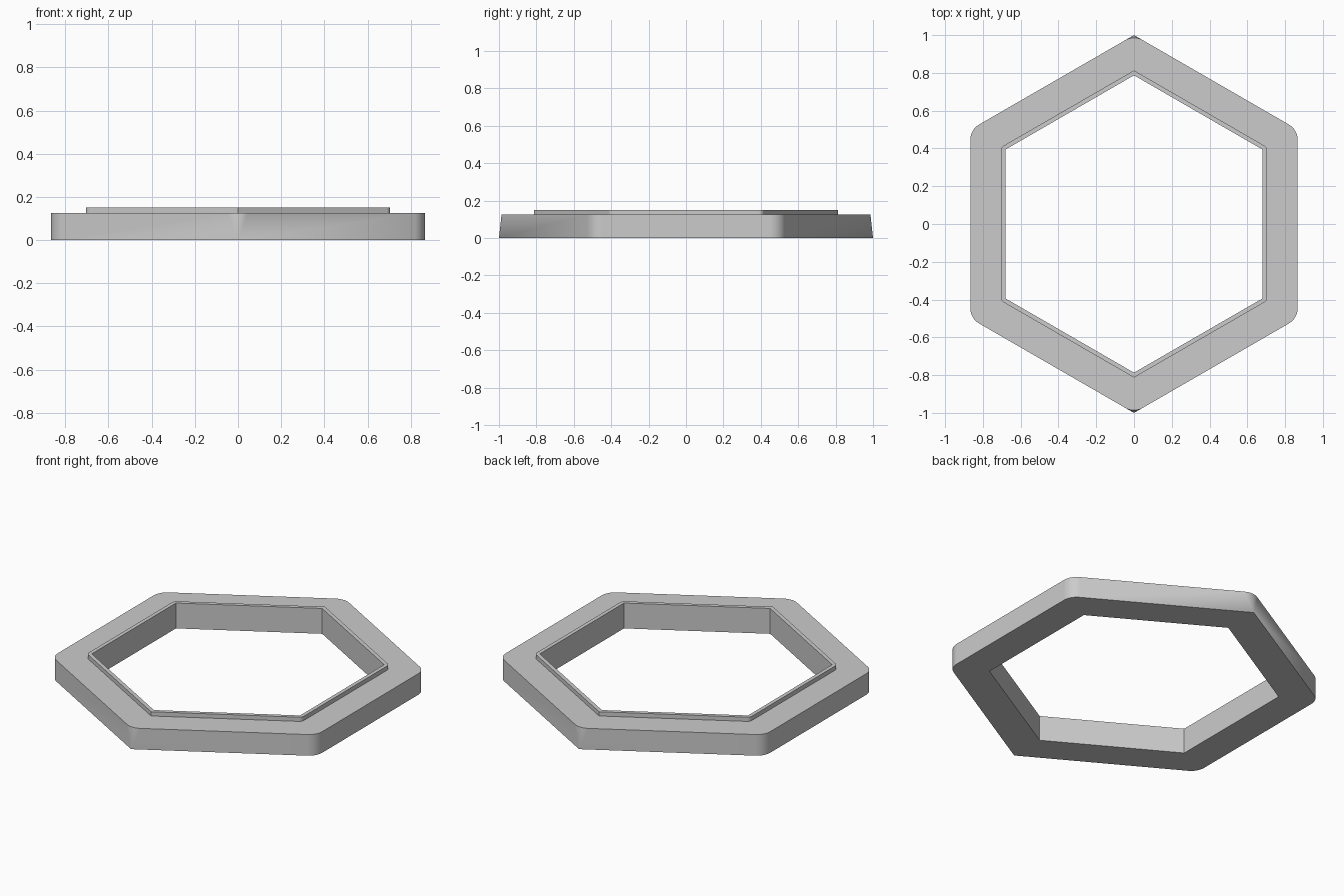
import bpy, bmesh
from math import cos, sin, radians

if "Cube" in bpy.data.objects:
    bpy.data.objects.remove(bpy.data.objects["Cube"], do_unlink=True)

grey = bpy.data.materials.new("light_grey")
grey.use_nodes = True
grey.diffuse_color = (0.6, 0.6, 0.6, 1)
grey.node_tree.nodes["Principled BSDF"].inputs["Base Color"].default_value = (0.6, 0.6, 0.6, 1)

STEPS = 8  # segments per rounded corner


def hexagon(bm, radius, z, side_round=0.0, end_round=0.0):
    """Loop of vertices: a hexagon with its points on y and rounded corners."""
    loop = []
    for corner in range(6):
        angle = 30 + 60 * corner
        r = end_round if angle % 180 == 90 else side_round
        centre = radius - r / cos(radians(30))
        a = radians(angle)
        for i in range(STEPS + 1):
            b = radians(angle - 30 + 60 * i / STEPS)
            loop.append(bm.verts.new((centre * cos(a) + r * cos(b),
                                      centre * sin(a) + r * sin(b), z)))
    return loop


# Hexagonal frame: outer wall, flat top, raised lip, inner wall, underside
bm = bmesh.new()
rings = [
    hexagon(bm, 1.0, 0, 0.09),              # end points are sharp at the base
    hexagon(bm, 1.0, 0.125, 0.09, 0.09),    # and rounded at the top
    hexagon(bm, 0.813, 0.125, 0.03),
    hexagon(bm, 0.813, 0.15, 0.03),
    hexagon(bm, 0.787, 0.15),
    hexagon(bm, 0.787, 0),
]
for low, high in zip(rings, rings[1:] + rings[:1]):
    for i in range(len(low)):
        j = (i + 1) % len(low)
        bm.faces.new((low[i], low[j], high[j], high[i]))
bmesh.ops.remove_doubles(bm, verts=bm.verts, dist=1e-5)
bmesh.ops.recalc_face_normals(bm, faces=bm.faces)

mesh = bpy.data.meshes.new("hexagonal_frame")
bm.to_mesh(mesh)
bm.free()
mesh.materials.append(grey)
frame = bpy.data.objects.new("hexagonal_frame", mesh)
bpy.context.collection.objects.link(frame)

# Smooth rounded corners, crisp edges and flat walls
bpy.ops.object.select_all(action="DESELECT")
frame.select_set(True)
bpy.context.view_layer.objects.active = frame
bpy.ops.object.shade_smooth_by_angle(angle=radians(30))
weighted = frame.modifiers.new("flat_walls", "WEIGHTED_NORMAL")
weighted.keep_sharp = True
